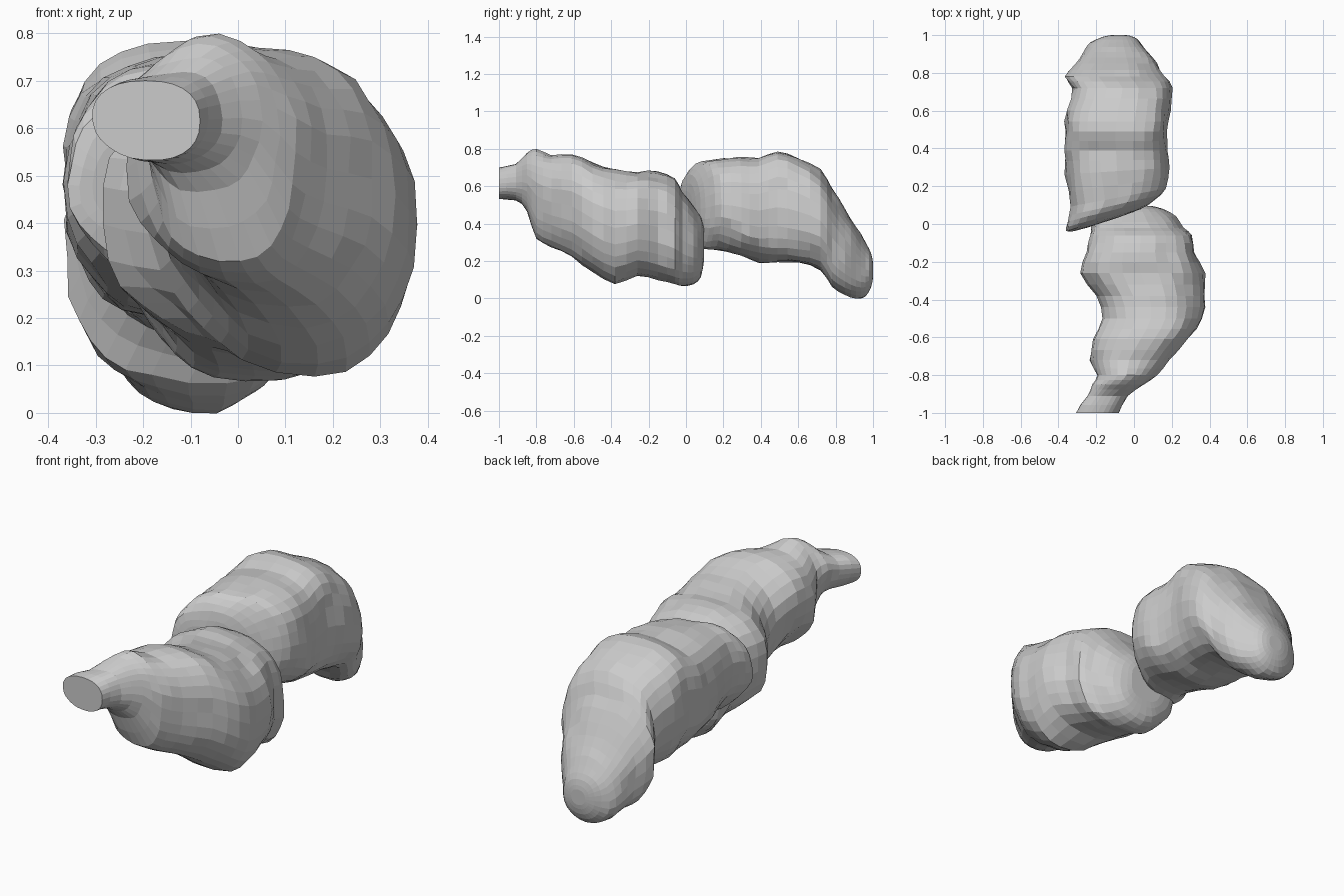
import bpy, bmesh, math
from mathutils import Vector, noise

if "Cube" in bpy.data.objects:
    bpy.data.objects.remove(bpy.data.objects["Cube"])

SIDES = 28


def spline(a, b, c, d, t):
    return 0.5 * (2*b + (c-a)*t + (2*a-5*b+4*c-d)*t*t + (3*b-a-3*c+d)*t**3)


def densify(rows):
    # smooth in-between sections
    out = []
    n = len(rows)
    for i in range(n - 1):
        q = [rows[max(i-1, 0)], rows[i], rows[i+1], rows[min(i+2, n-1)]]
        for t in (0, 0.5):
            out.append([spline(*v, t) for v in zip(*q)])
    return out + [list(rows[-1])]


def segment(name, rows, cut, skew, power):
    """Lumpy tube through sections (y, x min, x max, z min, z max)."""
    bm = bmesh.new()
    rings = []
    for y, x0, x1, z0, z1 in densify(rows):
        cx, cz = (x0+x1)/2, (z0+z1)/2
        e = 2 / power(y)
        ring = []
        for k in range(SIDES):
            a = math.tau * k / SIDES
            c, s = math.cos(a), math.sin(a)
            u = math.copysign(abs(c)**e, c)
            w = math.copysign(abs(s)**e, s)
            # flattened lower left flank
            f = 1 - cut(y) * max(0, -(c+s)*0.7071)**4
            p = Vector((cx + u*f*(x1-x0)/2, 0, cz + w*f*(z1-z0)/2))
            p.y = y + skew(y) * (p.x - cx)
            if abs(y) < 0.97:
                p += Vector((u, 0, w)) * 0.016 * noise.noise(p * 9)
            ring.append(bm.verts.new(p))
        rings.append(ring)
    for r, q in zip(rings, rings[1:]):
        for k in range(SIDES):
            j = (k+1) % SIDES
            bm.faces.new((r[k], r[j], q[j], q[k]))
    bm.faces.new(rings[0])
    bm.faces.new(rings[-1])
    bmesh.ops.recalc_face_normals(bm, faces=bm.faces)
    me = bpy.data.meshes.new(name)
    bm.to_mesh(me)
    bm.free()
    ob = bpy.data.objects.new(name, me)
    bpy.context.collection.objects.link(ob)
    return ob


# Front half: narrow open-cut neck swelling into two bulges
front_rows = [
    (-1.00, -0.31, -0.08, 0.53, 0.70),
    (-0.91, -0.25, -0.04, 0.52, 0.72),
    (-0.85, -0.22, 0.05, 0.46, 0.77),
    (-0.80, -0.20, 0.12, 0.31, 0.79),
    (-0.72, -0.24, 0.19, 0.265, 0.765),
    (-0.61, -0.22, 0.29, 0.21, 0.775),
    (-0.50, -0.18, 0.36, 0.13, 0.725),
    (-0.38, -0.21, 0.37, 0.065, 0.69),
    (-0.26, -0.30, 0.37, 0.115, 0.68),
    (-0.15, -0.26, 0.32, 0.09, 0.675),
    (-0.06, -0.24, 0.31, 0.06, 0.64),
    (-0.02, -0.23, 0.26, 0.055, 0.57),
    (0.04, -0.22, 0.21, 0.07, 0.49),
    (0.08, -0.17, 0.15, 0.11, 0.43),
    (0.095, -0.10, 0.10, 0.18, 0.38),
]
front = segment("front_bulges", front_rows,
                lambda y: 0.24 if -0.7 < y < -0.3 else 0.12,
                lambda y: 0, lambda y: 2.4)

# Rear half: long bulge drooping into a rounded tail
rear_rows = [
    (0.00, -0.30, -0.08, 0.38, 0.58),
    (0.02, -0.36, 0.03, 0.30, 0.66),
    (0.07, -0.36, 0.11, 0.26, 0.72),
    (0.14, -0.34, 0.17, 0.26, 0.745),
    (0.28, -0.37, 0.19, 0.225, 0.75),
    (0.39, -0.37, 0.18, 0.19, 0.75),
    (0.49, -0.37, 0.175, 0.19, 0.785),
    (0.60, -0.36, 0.19, 0.18, 0.75),
    (0.72, -0.32, 0.20, 0.15, 0.68),
    (0.78, -0.37, 0.16, 0.06, 0.59),
    (0.85, -0.31, 0.12, 0.02, 0.48),
    (0.91, -0.27, 0.08, 0.0, 0.38),
    (0.96, -0.23, 0.04, 0.01, 0.30),
    (0.99, -0.17, 0.0, 0.06, 0.24),
    (1.00, -0.12, -0.04, 0.11, 0.19),
]
rear = segment("rear_bulge", rear_rows, lambda y: 0.06,
               lambda y: 0.32 * max(0, 1 - y / 0.35),
               lambda y: 2.3 + 0.6 * max(0, 1 - abs(y - 0.55) / 0.4))

# Merge both halves into one skin
mod = front.modifiers.new("merge", 'BOOLEAN')
mod.operation = 'UNION'
mod.solver = 'EXACT'
mod.object = rear
bpy.context.view_layer.objects.active = front
front.select_set(True)
bpy.ops.object.modifier_apply(modifier=mod.name)
bpy.data.objects.remove(rear)
front.name = "lumpy_tube"
